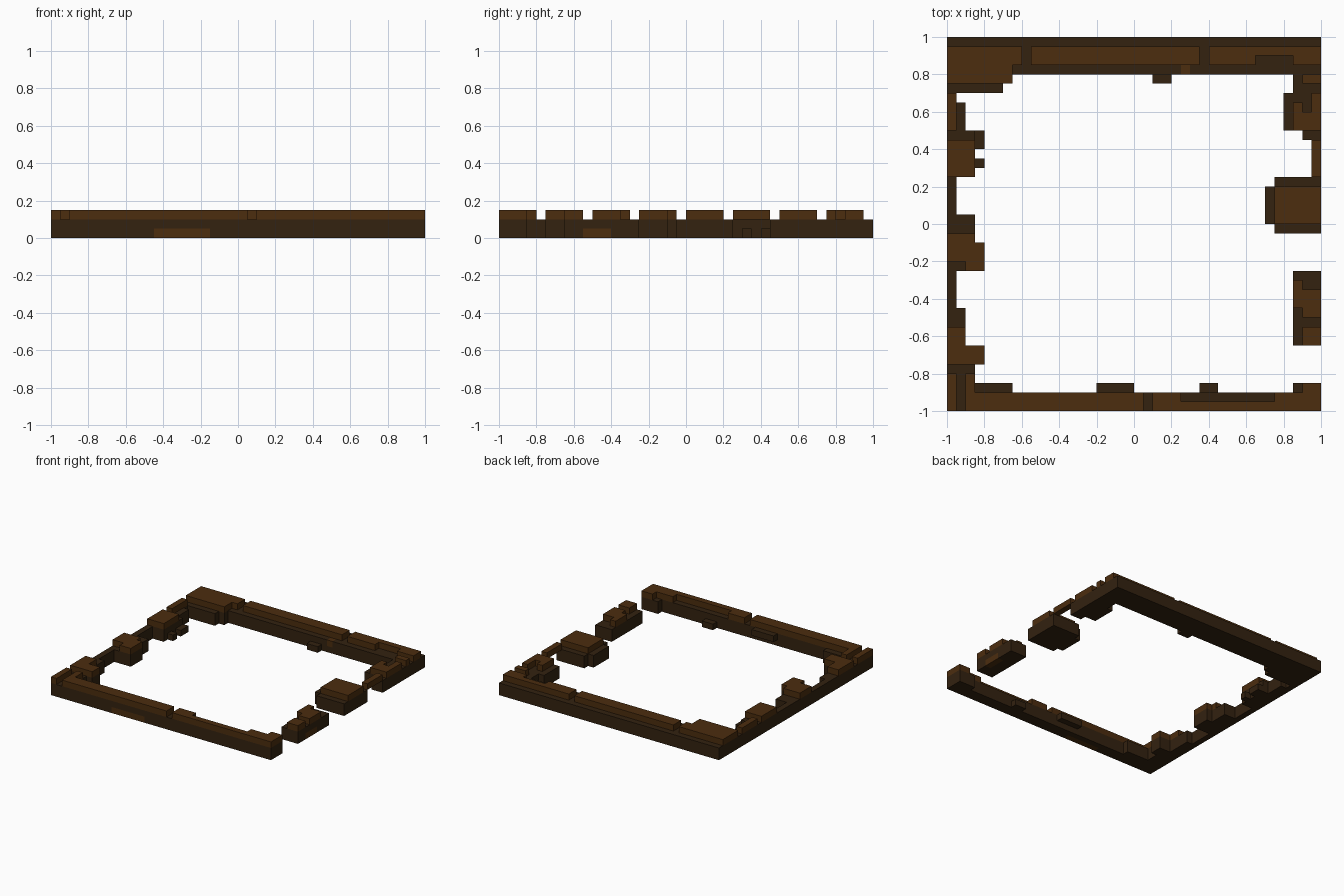
import bpy, bmesh, math
from mathutils import Vector

cube = bpy.data.objects.get("Cube")
if cube:
    bpy.data.objects.remove(cube, do_unlink=True)

U = 0.05            # block size
N = 40              # blocks along each side
DARK, LIGHT = 0, 1  # material slots


def material(name, rgb):
    m = bpy.data.materials.new(name)
    m.use_nodes = True
    m.diffuse_color = (*rgb, 1)
    bsdf = next(n for n in m.node_tree.nodes if n.type == 'BSDF_PRINCIPLED')
    bsdf.inputs["Base Color"].default_value = (*rgb, 1)
    bsdf.inputs["Roughness"].default_value = 0.9
    return m


MATS = [material("dark_wood", (0.033, 0.016, 0.005)),
        material("light_wood", (0.072, 0.026, 0.0045))]


def is_joint(x, y):
    """Gaps in the light top course: every fifth row, and plank ends."""
    return y % 5 == 4 or (x in (1, 21) and y < 5) or (x in (8, 27) and y > 34)


def wall(place, start, runs):
    """Blocks of a wall from runs of (length, dark depth, light top depth).
    place turns (position along wall, depth inwards) into a plan position."""
    blocks = {}
    along = start
    for length, base, top in runs:
        for i in range(along, along + length):
            for d in range(max(base, top)):
                x, y = place(i, d)
                if d < base:
                    blocks[x, y, 0] = blocks[x, y, 1] = DARK
                if d < top and not is_joint(x, y):
                    blocks[x, y, 2] = LIGHT
        along += length
    return blocks


def add(blocks, xs, ys, z, colour):
    """Add or recolour a row of blocks on course z."""
    blocks.update({(x, y, z): colour for x in range(*xs) for y in range(*ys)})


# Front wall with inner bumps and a light plank low on the outside
front = wall(lambda i, d: (i, d), 0,
             [(3, 2, 2), (4, 3, 2), (18, 2, 2), (10, 2, 1), (2, 2, 2),
              (1, 3, 2), (2, 3, 3)])
add(front, (16, 20), (2, 3), 1, DARK)
add(front, (27, 29), (2, 3), 0, DARK)
add(front, (11, 17), (0, 1), 0, LIGHT)

# Back wall with its thick left corner
back = wall(lambda i, d: (i, N - 1 - d), 0,
            [(6, 6, 5), (1, 5, 5), (26, 4, 3), (4, 4, 2), (3, 4, 3)])
add(back, (22, 24), (35, 36), 0, DARK)
add(back, (25, 26), (36, 37), 1, LIGHT)

# Wall on the low x side
left = wall(lambda i, d: (d, i), 2,
            [(3, 3, 3), (2, 4, 4), (2, 2, 2), (2, 2, 0), (4, 1, 0), (3, 4, 4),
             (2, 3, 3), (1, 3, 0), (4, 1, 0), (5, 3, 3), (3, 2, 1), (1, 1, 1)])
for x in range(2):  # ledge on the middle block
    del left[x, 15, 2]
add(left, (3, 4), (26, 27), 0, DARK)
add(left, (3, 4), (28, 30), 0, DARK)

# Broken wall on the high x side, with a bridging top strip
right = wall(lambda i, d: (N - 1 - d, i), 7,
             [(6, 3, 2), (2, 3, 0), (4, 0, 0), (1, 5, 0), (4, 6, 5), (1, 5, 0),
              (4, 0, 1), (1, 2, 0), (2, 4, 3), (2, 4, 1), (1, 3, 0), (1, 3, 2)])
add(right, (37, 38), (11, 14), 2, LIGHT)
add(right, (37, 38), (32, 33), 2, LIGHT)
add(right, (39, 40), (9, 12), 0, LIGHT)

WALLS = {"front_wall": front, "back_wall": back,
         "right_wall": right, "left_wall": left}
solid = set().union(*WALLS.values())


def build(name, blocks):
    """Skin the blocks with outside faces only, then merge flat areas."""
    bm = bmesh.new()
    for cell, colour in blocks.items():
        centre = Vector(cell) + Vector((0.5, 0.5, 0.5))
        for axis in range(3):
            for sign in (1, -1):
                n = Vector((0, 0, 0))
                n[axis] = sign
                if tuple(int(a + b) for a, b in zip(cell, n)) in solid:
                    continue
                u = Vector((0, 0, 0))
                u[(axis + 1) % 3] = 0.5
                v = n.cross(u)
                mid = centre + n * 0.5
                quad = [mid - u - v, mid + u - v, mid + u + v, mid - u + v]
                f = bm.faces.new([bm.verts.new(((p.x - N / 2) * U, (p.y - N / 2) * U, p.z * U))
                                  for p in quad])
                f.material_index = colour
    bmesh.ops.remove_doubles(bm, verts=bm.verts[:], dist=U * 0.01)
    bmesh.ops.dissolve_limit(bm, angle_limit=math.radians(1), verts=bm.verts[:],
                             edges=bm.edges[:], delimit={'MATERIAL'})
    mesh = bpy.data.meshes.new(name)
    bm.to_mesh(mesh)
    bm.free()
    for m in MATS:
        mesh.materials.append(m)
    bpy.context.collection.objects.link(bpy.data.objects.new(name, mesh))


for name, blocks in WALLS.items():
    build(name, blocks)
